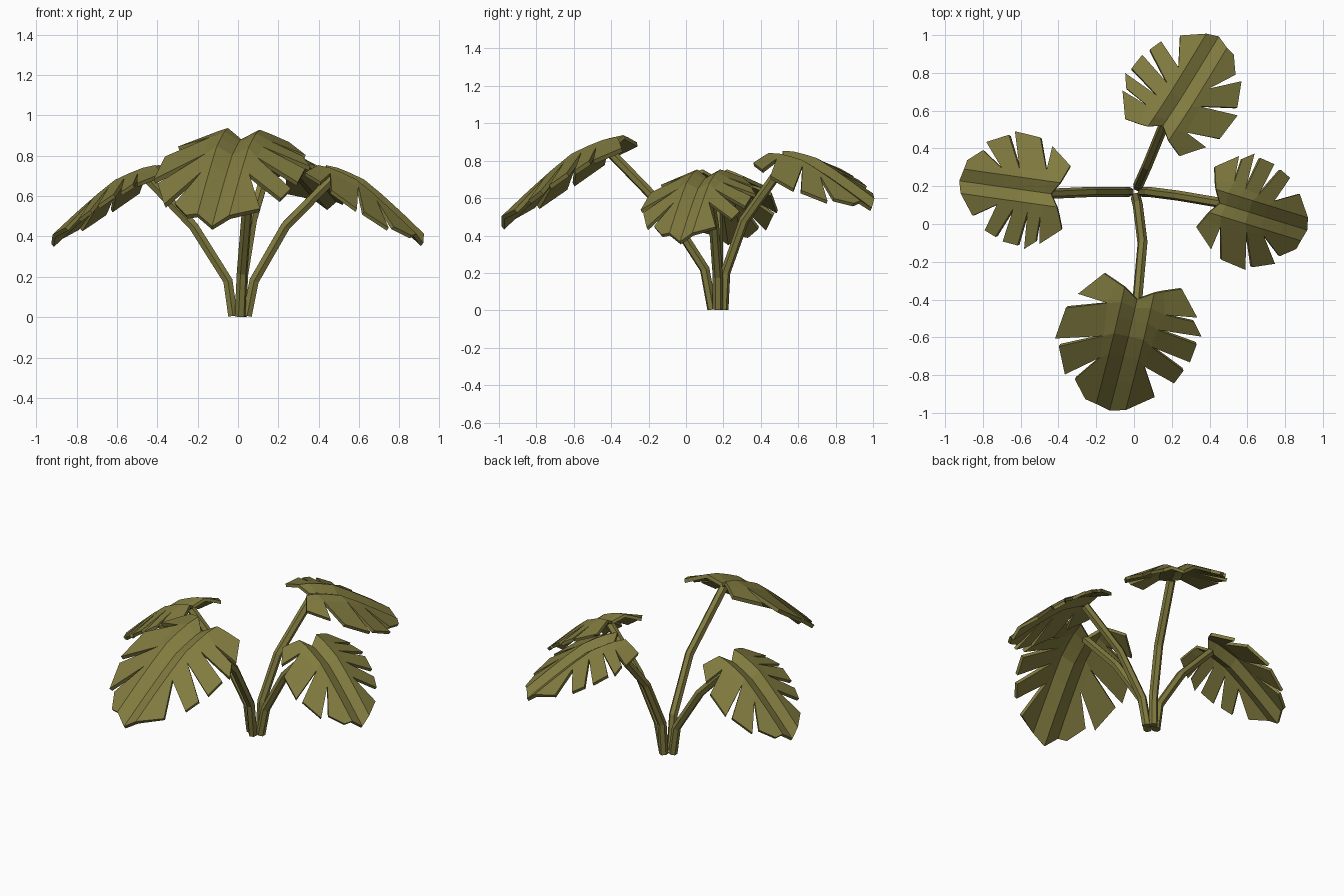
import bpy, bmesh, math

if "Cube" in bpy.data.objects:
    bpy.data.objects.remove(bpy.data.objects["Cube"], do_unlink=True)

# One flat olive colour for the whole plant
olive = bpy.data.materials.new("olive_green")
olive.use_nodes = True
COLOR = (0.22, 0.198, 0.05, 1.0)
olive.diffuse_color = COLOR
olive.node_tree.nodes["Principled BSDF"].inputs["Base Color"].default_value = COLOR

# Midrib height along the leaf (u = distance from the stem, z)
ARCH = [(-0.12, 0.005), (-0.06, 0.01), (0.04, -0.012), (0.19, -0.075), (0.36, -0.21), (0.61, -0.44)]
RIDGE_V = 0.08    # half width of the folded centre strip
RIDGE_H = 0.04    # rise of the fold edges above the midrib
DROOP = 0.37      # fall of the lobes away from the fold
STATIONS = [-0.05, 0.03, 0.11, 0.20, 0.31, 0.44, 0.585]

# Lobes: (first station, last station, outer corners); slits: inner ends between lobes
RIGHT_LOBES = [(0, 1, [(-0.10, 0.20), (0.034, 0.31)]),
               (1, 3, [(0.12, 0.355), (0.29, 0.372)]),
               (3, 4, [(0.327, 0.343), (0.466, 0.276)]),
               (4, 6, [(0.48, 0.22), (0.572, 0.141)])]
RIGHT_SLITS = [(-0.07, 0.13), (0.05, 0.15), (0.225, 0.13), (0.34, 0.12)]
LEFT_LOBES = [(0, 1, [(-0.103, 0.222), (0.029, 0.336)]),
              (1, 2, [(0.055, 0.325), (0.123, 0.382)]),
              (2, 3, [(0.169, 0.365), (0.269, 0.353)]),
              (3, 4, [(0.32, 0.33), (0.395, 0.297)]),
              (4, 6, [(0.487, 0.214)])]
LEFT_SLITS = [(-0.07, 0.13), (0.05, 0.16), (0.135, 0.14), (0.23, 0.13), (0.34, 0.12)]


def arch(u):
    for (u0, z0), (u1, z1) in zip(ARCH, ARCH[1:]):
        if u <= u1:
            break
    return z0 + (z1 - z0) * (u - u0) / (u1 - u0)


def height(u, v):
    if v <= RIDGE_V:
        return arch(u) + RIDGE_H * v / RIDGE_V
    return arch(u) + RIDGE_H - DROOP * (v - RIDGE_V)


def build_leaf_mesh():
    bm = bmesh.new()
    # Midrib, pulled in at the stem and pointed at the tip
    mid_u = [0.0] + STATIONS[1:-1] + [0.605]
    mid_u[1] = 0.045
    mid = [bm.verts.new((u, 0, arch(u))) for u in mid_u]
    for side, lobes, slits in ((-1, RIGHT_LOBES, RIGHT_SLITS), (1, LEFT_LOBES, LEFT_SLITS)):
        def vert(u, v):
            return bm.verts.new((u, side * v, height(u, v)))
        ridge = [vert(u, RIDGE_V) for u in STATIONS]
        # Folded centre strip
        for i in range(len(ridge) - 1):
            bm.faces.new((mid[i], mid[i + 1], ridge[i + 1], ridge[i]))
        # Lobes
        inner = [vert(*p) for p in slits]
        for k, (a, b, corners) in enumerate(lobes):
            outer = [vert(*p) for p in corners]
            root = ridge[a:b + 1]
            if k + 1 < len(lobes):
                bm.faces.new(root + [inner[k + 1], inner[k]])
                bm.faces.new([inner[k]] + outer + [inner[k + 1]])
            else:
                bm.faces.new([inner[k]] + outer + root[::-1])
    bm.normal_update()
    for f in bm.faces:
        if f.normal.z < 0:
            f.normal_flip()
    mesh = bpy.data.meshes.new("leaf")
    bm.to_mesh(mesh)
    bm.free()
    mesh.materials.append(olive)
    return mesh


def add_leaf(name, mesh, base, heading, pitch, roll, scale):
    ob = bpy.data.objects.new(name, mesh)
    bpy.context.collection.objects.link(ob)
    ob.location = base
    ob.rotation_euler = (math.radians(roll), math.radians(pitch), math.atan2(heading[1], heading[0]))
    ob.scale = (scale,) * 3
    solid = ob.modifiers.new("thickness", 'SOLIDIFY')
    solid.thickness = 0.024
    solid.offset = -1


def add_stem(name, path):
    # Six-sided tube along a bent path
    curve = bpy.data.curves.new(name, 'CURVE')
    curve.dimensions = '3D'
    curve.bevel_depth = 0.027
    curve.bevel_resolution = 1
    curve.use_fill_caps = True
    spline = curve.splines.new('POLY')
    spline.points.add(len(path) - 1)
    for point, co in zip(spline.points, path):
        point.co = (*co, 1)
    spline.use_smooth = False
    curve.materials.append(olive)
    ob = bpy.data.objects.new(name, curve)
    bpy.context.collection.objects.link(ob)
    bpy.ops.object.select_all(action='DESELECT')
    ob.select_set(True)
    bpy.context.view_layer.objects.active = ob
    bpy.ops.object.convert(target='MESH')


add_stem("front_stem", [(0.01, 0.14, 0.005), (0.02, 0.10, 0.22), (0.045, -0.10, 0.53), (0.016, -0.42, 0.86)])
add_stem("back_stem", [(0.02, 0.20, 0.003), (0.025, 0.21, 0.20), (0.07, 0.31, 0.48), (0.16, 0.53, 0.79)])
add_stem("right_stem", [(-0.025, 0.17, 0.006), (-0.05, 0.17, 0.18), (-0.22, 0.17, 0.45), (-0.45, 0.16, 0.69)])
add_stem("left_stem", [(0.045, 0.17, 0.006), (0.08, 0.17, 0.18), (0.235, 0.15, 0.45), (0.47, 0.11, 0.69)])

leaf = build_leaf_mesh()
add_leaf("front_leaf", leaf, (0.016, -0.40, 0.885), (-0.203, -0.979), 0, -3, 1.0)
add_leaf("back_leaf", leaf, (0.153, 0.52, 0.815), (0.58, 0.82), -10, 5, 0.83)
add_leaf("right_leaf", leaf, (-0.44, 0.16, 0.715), (-0.99, 0.14), 0, 0, 0.81)
add_leaf("left_leaf", leaf, (0.455, 0.11, 0.715), (0.956, -0.294), 0, 0, 0.80)
